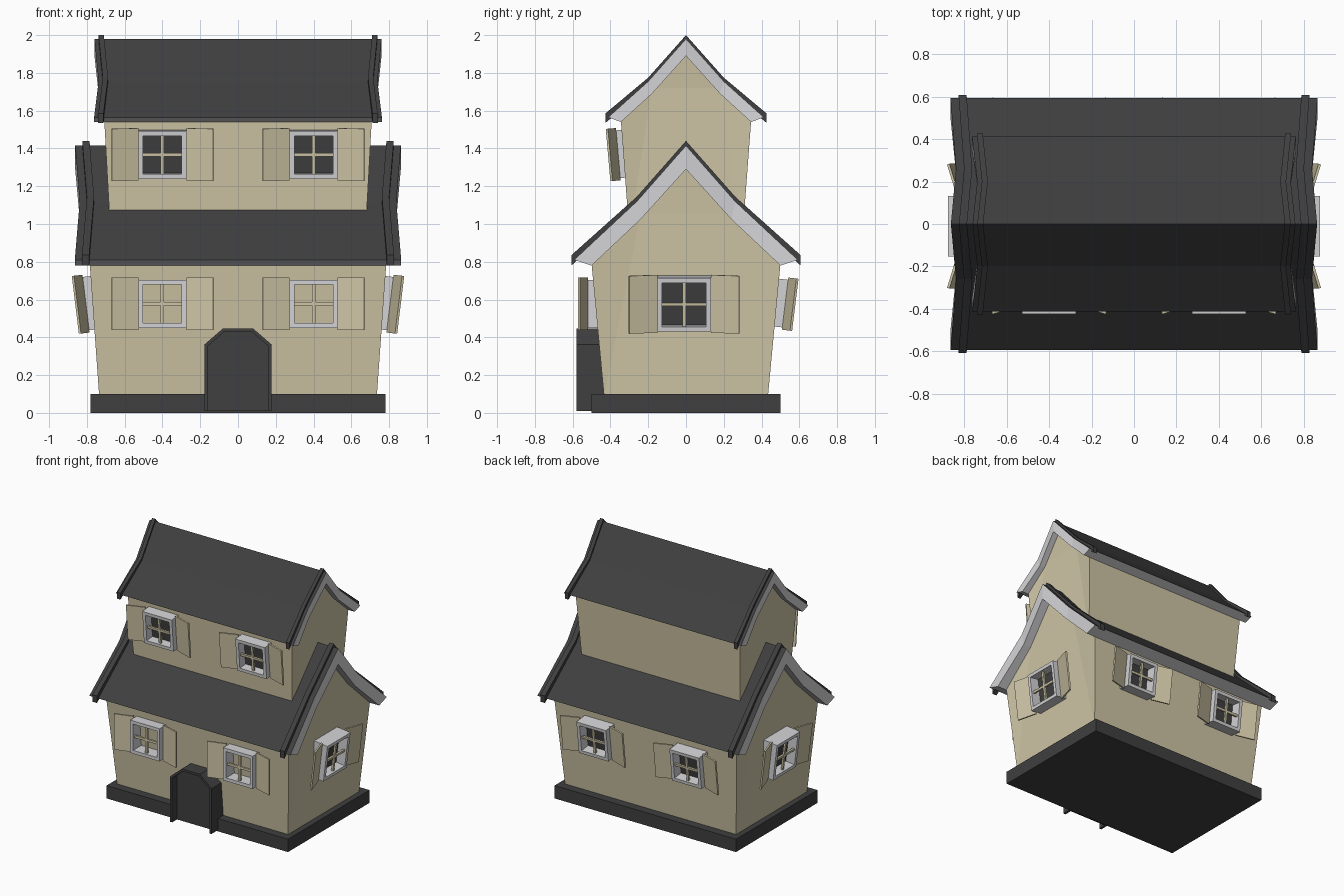
import bpy, bmesh, math
from mathutils import Matrix, Vector

if "Cube" in bpy.data.objects:
    bpy.data.objects.remove(bpy.data.objects["Cube"])


def material(name, r, g, b):
    m = bpy.data.materials.new(name)
    m.diffuse_color = (r, g, b, 1)
    m.use_nodes = True
    m.node_tree.nodes["Principled BSDF"].inputs["Base Color"].default_value = m.diffuse_color
    return m


CREAM = material("cream", 0.62, 0.56, 0.38)
DARK = material("charcoal", 0.05, 0.05, 0.05)
WHITE = material("white_trim", 0.65, 0.65, 0.67)


def finish(name, bm, mats):
    bmesh.ops.recalc_face_normals(bm, faces=bm.faces)
    me = bpy.data.meshes.new(name)
    bm.to_mesh(me)
    bm.free()
    for m in mats:
        me.materials.append(m)
    ob = bpy.data.objects.new(name, me)
    bpy.context.collection.objects.link(ob)
    return ob


def add_box(bm, lo, hi, mat=Matrix()):
    lo, hi = Vector(lo), Vector(hi)
    m = mat @ Matrix.Translation((lo + hi) / 2) @ Matrix.Diagonal((*(hi - lo), 1))
    bmesh.ops.create_cube(bm, size=1, matrix=m)


def mirrored(half):
    """Apex-first half profile -> full profile from -y to +y."""
    return [(-p[0], *p[1:]) for p in half[:0:-1]] + half


# tapered house walls with gables; points are (y, z, half length in x)
def walls(name, half):
    bm = bmesh.new()
    prof = mirrored(half)
    ends = [[bm.verts.new((s * hx, y, z)) for y, z, hx in prof] for s in (-1, 1)]
    for i in range(len(prof)):
        j = (i + 1) % len(prof)
        bm.faces.new((ends[0][i], ends[0][j], ends[1][j], ends[1][i]))
    caps = [bm.faces.new(e) for e in ends]
    bmesh.ops.triangulate(bm, faces=caps)
    finish(name, bm, [CREAM])


# sagging roof slab: dark on top, white on the gable ends and underside
def roof(name, outer, inner):
    bm = bmesh.new()
    o, n = mirrored(outer), mirrored(inner)
    rows = []
    for s in (-1, 1):
        rows.append([[bm.verts.new((s * hx, y, z)) for y, z, hx in p] for p in (o, n)])
    (lo, li), (ro, ri) = rows
    k = len(o)
    for i in range(k - 1):
        top = bm.faces.new((lo[i], lo[i + 1], ro[i + 1], ro[i]))
        top.material_index = 1
        bm.faces.new((li[i], li[i + 1], ri[i + 1], ri[i]))
        bm.faces.new((lo[i], lo[i + 1], li[i + 1], li[i]))
        bm.faces.new((ro[i], ro[i + 1], ri[i + 1], ri[i]))
    for i in (0, k - 1):
        bm.faces.new((lo[i], ro[i], ri[i], li[i]))
    finish(name, bm, [WHITE, DARK])


# raised dark caps following both gable edges of a roof
def verge_caps(name, outer, inset, width, height):
    bm = bmesh.new()
    prof = mirrored(outer)
    for s in (-1, 1):
        rings = []
        for y, z, hx in prof:
            e = 0.015 * (y > 0.3) - 0.015 * (y < -0.3)
            xa, xb = s * (hx - inset), s * (hx - inset - width)
            rings.append([bm.verts.new(c) for c in (
                (xa, y + e, z - 0.03), (xa, y + e, z + height),
                (xb, y + e, z + height), (xb, y + e, z - 0.03))])
        for a, b in zip(rings, rings[1:]):
            for i in range(4):
                j = (i + 1) % 4
                bm.faces.new((a[i], a[j], b[j], b[i]))
        bm.faces.new(rings[0])
        bm.faces.new(rings[-1])
    finish(name, bm, [DARK])


# window box with bars, pane and flared shutters; local -y points outward
def window(name, loc, turn, tilt, w, shutter_w, pane_depth):
    m = (Matrix.Translation(loc) @ Matrix.Rotation(math.radians(turn), 4, 'Z')
         @ Matrix.Rotation(math.radians(tilt), 4, 'X'))
    h, t = w / 2, 0.025
    bm = bmesh.new()
    for s in (-1, 1):
        x = s * (h - t / 2)
        add_box(bm, (x - t / 2, 0, -h), (x + t / 2, 0.12, h), m)
        add_box(bm, (-h + t, 0, x - t / 2), (h - t, 0.12, x + t / 2), m)
    finish(name + "_frame", bm, [WHITE])
    bm = bmesh.new()
    add_box(bm, (-0.009, 0.015, -h + t), (0.009, 0.03, h - t), m)
    add_box(bm, (-h + t, 0.015, -0.009), (h - t, 0.03, 0.009), m)
    finish(name + "_bars", bm, [CREAM])
    if pane_depth:
        bm = bmesh.new()
        add_box(bm, (-h + t, pane_depth, -h + t), (h - t, pane_depth + 0.008, h - t), m)
        finish(name + "_pane", bm, [DARK])
    bm = bmesh.new()
    for s in (-1, 1):
        hinge = (m @ Matrix.Translation((s * h, 0.042, 0))
                 @ Matrix.Rotation(-s * math.radians(17), 4, 'Z'))
        add_box(bm, (min(0, s * shutter_w), 0, -h - 0.012),
                (max(0, s * shutter_w), 0.012, h + 0.012), hinge)
    finish(name + "_shutters", bm, [CREAM])


# plinth
bm = bmesh.new()
add_box(bm, (-0.78, -0.5, 0), (0.78, 0.5, 0.1))
finish("plinth", bm, [DARK])

# lower and upper storeys
walls("lower_walls", [(0, 1.33, 0.795), (0.24, 1.05, 0.775), (0.5, 0.79, 0.785), (0.434, 0.09, 0.735)])
walls("upper_walls", [(0, 1.93, 0.715), (0.18, 1.72, 0.695), (0.345, 1.55, 0.708), (0.3, 0.95, 0.675)])

# roofs, each with caps along the gable edges
low_out = [(0, 1.415, 0.862), (0.26, 1.12, 0.838), (0.592, 0.81, 0.864)]
low_in = [(0, 1.29, 0.862), (0.24, 1.025, 0.838), (0.5, 0.78, 0.864)]
up_out = [(0, 1.98, 0.76), (0.2, 1.755, 0.738), (0.412, 1.565, 0.762)]
up_in = [(0, 1.89, 0.76), (0.18, 1.69, 0.738), (0.345, 1.54, 0.762)]
roof("lower_roof", low_out, low_in)
roof("upper_roof", up_out, up_in)
verge_caps("lower_roof_caps", low_out, 0.038, 0.038, 0.025)
verge_caps("upper_roof_caps", up_out, 0.022, 0.028, 0.02)

# windows on all sides (the upper back wall is blank)
for s, side in ((-1, "left"), (1, "right")):
    window("lower_front_%s_window" % side, (s * 0.4, -0.572, 0.577), 0, 0, 0.254, 0.146, 0)
    window("upper_front_%s_window" % side, (s * 0.4, -0.412, 1.365), 0, 5, 0.254, 0.146, 0.07)
    window("lower_back_%s_window" % side, (s * 0.4, 0.578, 0.572), 180, 7, 0.254, 0.146, 0.08)
    window("%s_side_window" % side, (s * 0.858, -0.01, 0.572), s * 90, 7, 0.284, 0.155, 0.075)

# arched door: recessed panel inside a deep surround
arch = [(-0.178, 0.01), (-0.178, 0.362), (-0.078, 0.448), (0.078, 0.448), (0.178, 0.362), (0.178, 0.01)]
inner = [(-0.16, 0.01), (-0.16, 0.354), (-0.072, 0.43), (0.072, 0.43), (0.16, 0.354), (0.16, 0.01)]
bm = bmesh.new()
rings = [[bm.verts.new((x, y, z)) for x, z in p]
         for p, y in ((arch, -0.43), (arch, -0.58), (inner, -0.58), (inner, -0.43))]
for a, b in zip(rings, rings[1:] + rings[:1]):
    for i in range(5):
        bm.faces.new((a[i], a[i + 1], b[i + 1], b[i]))
for i in (0, 5):
    bm.faces.new([r[i] for r in rings])
finish("door_surround", bm, [DARK])
bm = bmesh.new()
front = bm.faces.new([bm.verts.new((x, -0.52, z)) for x, z in inner])
ext = bmesh.ops.extrude_face_region(bm, geom=[front])
bmesh.ops.translate(bm, vec=(0, 0.09, 0), verts=[v for v in ext["geom"] if isinstance(v, bmesh.types.BMVert)])
if front.is_valid is False or len(bm.faces) < 8:
    bm.faces.new([v for v in bm.verts if v.co.y < -0.5])
finish("door", bm, [DARK])
